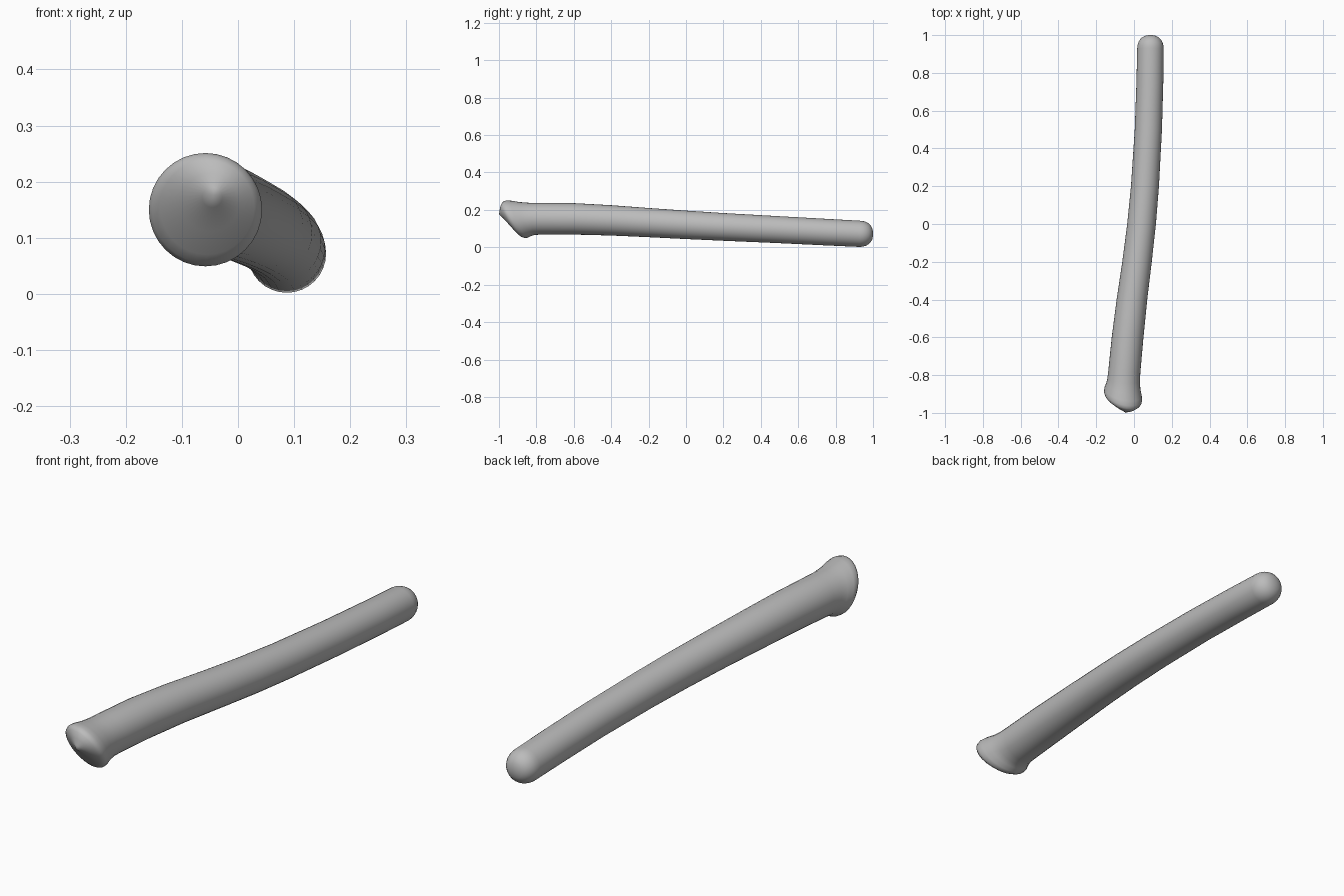
import bpy, bmesh, math

cube = bpy.data.objects.get("Cube")
if cube:
    bpy.data.objects.remove(cube, do_unlink=True)

SIDES = 32
LEAN = math.radians(65)   # direction in which the flared end juts forward

# Stations along the shaft: y, centre x, centre z, radius, slant
stations = [
    (-0.985, -0.046, 0.172, 0.018, 0.012),
    (-0.962, -0.050, 0.163, 0.052, 0.033),
    (-0.938, -0.055, 0.154, 0.084, 0.048),
    (-0.925, -0.057, 0.151, 0.096, 0.053),
    (-0.910, -0.058, 0.150, 0.101, 0.053),
    (-0.890, -0.058, 0.150, 0.099, 0.048),
    (-0.860, -0.057, 0.151, 0.091, 0.035),
    (-0.825, -0.055, 0.152, 0.086, 0.018),
    (-0.780, -0.051, 0.153, 0.085, 0.006),
    (-0.60, -0.034, 0.152, 0.084, 0),
    (-0.40, -0.011, 0.144, 0.081, 0),
    (-0.20, 0.016, 0.132, 0.078, 0),
    (0.00, 0.040, 0.120, 0.076, 0),
    (0.20, 0.058, 0.109, 0.074, 0),
    (0.50, 0.076, 0.094, 0.072, 0),
    (0.75, 0.084, 0.081, 0.071, 0),
    (0.93, 0.087, 0.072, 0.070, 0),
]
# Rounded far end
for i in range(1, 7):
    a = math.radians(14 * i)
    stations.append((0.93 + 0.07 * math.sin(a), 0.087, 0.072,
                     0.07 * math.cos(a) ** 0.8, 0))


def ring(bm, y, x, z, r, slant):
    verts = []
    for i in range(SIDES):
        a = math.tau * i / SIDES
        verts.append(bm.verts.new((x + r * math.cos(a),
                                   y - slant * math.cos(a - LEAN),
                                   z + r * math.sin(a))))
    return verts


# Loft the rings and close both ends with a point
bm = bmesh.new()
rings = [ring(bm, *s) for s in stations]
for a, b in zip(rings, rings[1:]):
    for i in range(SIDES):
        j = (i + 1) % SIDES
        bm.faces.new((a[i], a[j], b[j], b[i]))
for loop, tip in ((rings[0], (-0.044, -1.0, 0.176)), (rings[-1], (0.087, 1.0, 0.072))):
    point = bm.verts.new(tip)
    for i in range(SIDES):
        bm.faces.new((loop[i], loop[(i + 1) % SIDES], point))
bmesh.ops.recalc_face_normals(bm, faces=bm.faces)
for f in bm.faces:
    f.smooth = True

mesh = bpy.data.meshes.new("flared_rod")
bm.to_mesh(mesh)
bm.free()
rod = bpy.data.objects.new("flared_rod", mesh)
bpy.context.collection.objects.link(rod)

grey = bpy.data.materials.new("plain grey")
grey.use_nodes = True
colour = (0.5, 0.5, 0.5, 1)
grey.diffuse_color = colour
grey.node_tree.nodes["Principled BSDF"].inputs["Base Color"].default_value = colour
mesh.materials.append(grey)
